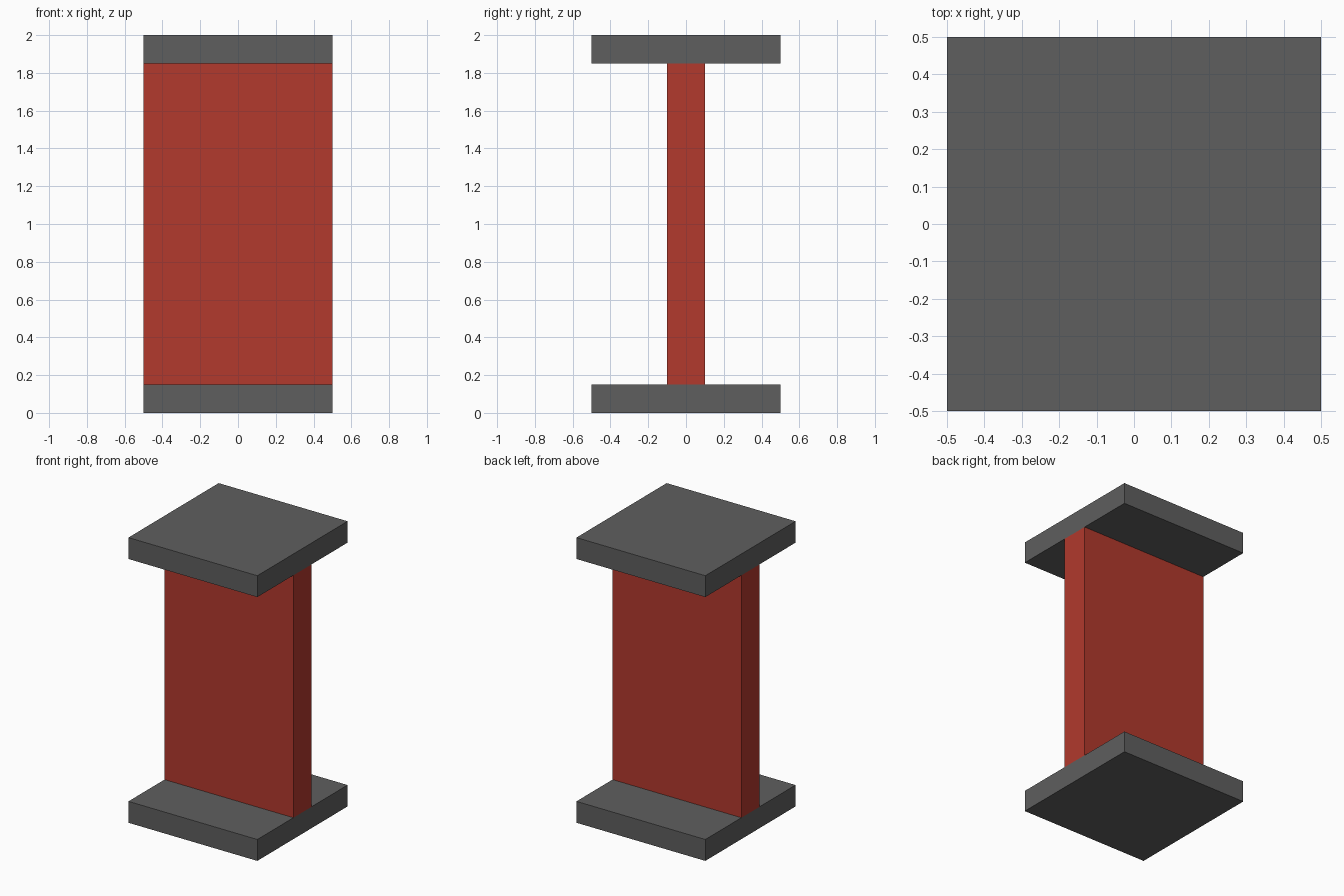
import bpy

if "Cube" in bpy.data.objects:
    bpy.data.objects.remove(bpy.data.objects["Cube"])


def material(name, rgb):
    m = bpy.data.materials.new(name)
    m.diffuse_color = (*rgb, 1.0)
    m.use_nodes = True
    m.node_tree.nodes["Principled BSDF"].inputs["Base Color"].default_value = m.diffuse_color
    return m


def box(name, size, z_center, mat):
    bpy.ops.mesh.primitive_cube_add(size=1, location=(0, 0, z_center))
    ob = bpy.context.object
    ob.name = name
    ob.scale = size
    bpy.ops.object.transform_apply(location=False, rotation=False, scale=True)
    ob.data.materials.append(mat)
    return ob


grey = material("dark grey", (0.114, 0.114, 0.114))
red = material("brick red", (0.445, 0.041, 0.026))

PLATE = 0.15   # plate thickness
HEIGHT = 2.0

# Square plates at the bottom and top
box("base_plate", (1, 1, PLATE), PLATE / 2, grey)
box("top_plate", (1, 1, PLATE), HEIGHT - PLATE / 2, grey)

# Upright wall panel between the plates
box("wall_panel", (1, 0.2, HEIGHT - 2 * PLATE), HEIGHT / 2, red)
